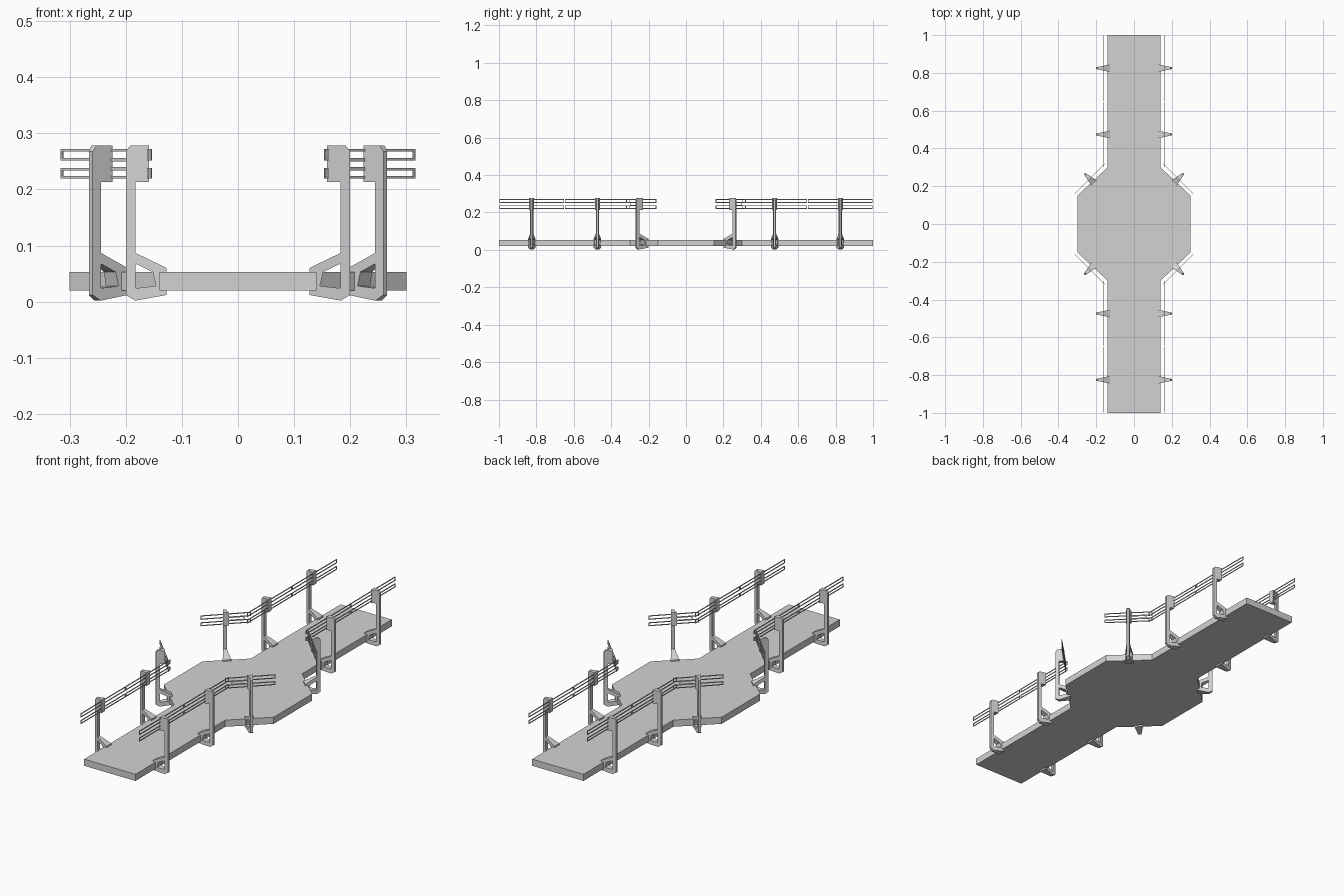
import bpy
import bmesh
from mathutils import Vector

cube = bpy.data.objects.get("Cube")
if cube:
    bpy.data.objects.remove(cube)

# One plain grey for everything
GREY = (0.65, 0.65, 0.65, 1)
grey = bpy.data.materials.new("light_grey")
grey.diffuse_color = GREY
grey.use_nodes = True
grey.node_tree.nodes["Principled BSDF"].inputs["Base Color"].default_value = GREY

DECK_LOW, DECK_TOP = 0.02, 0.053
HALF_WALK, HALF_OCT, CORNER = 0.14, 0.30, 0.15


def finish(name, bm):
    bmesh.ops.recalc_face_normals(bm, faces=bm.faces)
    mesh = bpy.data.meshes.new(name)
    bm.to_mesh(mesh)
    bm.free()
    mesh.materials.append(grey)
    obj = bpy.data.objects.new(name, mesh)
    bpy.context.collection.objects.link(obj)
    return obj


def slab(name, outline):
    bm = bmesh.new()
    face = bm.faces.new([bm.verts.new((x, y, DECK_LOW)) for x, y in outline])
    new = bmesh.ops.extrude_face_region(bm, geom=[face], use_keep_orig=True)["geom"]
    for v in new:
        if isinstance(v, bmesh.types.BMVert):
            v.co.z = DECK_TOP
    return finish(name, bm)


def box(bm, u, v, z):
    verts = bmesh.ops.create_cube(bm, size=1)["verts"]
    for vert in verts:
        for i, (lo, hi) in enumerate((u, v, z)):
            vert.co[i] = hi if vert.co[i] > 0 else lo


def place(bm, base, out, along):
    # Local axes: outward from the deck edge, along the edge, up
    for vert in bm.verts:
        u, v, z = vert.co
        vert.co = base + out * u + along * v + Vector((0, 0, z))


# Post profile pieces (outward, up); shared corners weld into one outline
POST = [
    [(.06, .012), (.06, .268), (.052, .278), (.043, .278), (.043, .213),
     (.043, .087), (.043, .068), (.043, .024), (.043, .002)],
    [(.043, .213), (.043, .278), (.019, .278), (.019, .213)],
    [(.043, .087), (-.013, .06), (-.013, .053), (0, .053), (.012, .053), (.043, .068)],
    [(0, .053), (.012, .053), (.006, .028), (0, .02)],
    [(.043, .002), (.043, .024), (.006, .028), (0, .02), (-.013, .02), (-.013, .012)],
]


def post(name, base, out, along):
    bm = bmesh.new()
    for piece in POST:
        bm.faces.new([bm.verts.new((u, -1, z)) for u, z in piece])
    bmesh.ops.remove_doubles(bm, verts=bm.verts, dist=1e-5)
    new = bmesh.ops.extrude_face_region(bm, geom=bm.faces[:], use_keep_orig=True)["geom"]
    for v in new:
        if isinstance(v, bmesh.types.BMVert):
            v.co.y = 1
    # Wedge shape: narrower toward the outside
    for v in bm.verts:
        v.co.y *= 0.0173 - 0.205 * v.co.x
    place(bm, base, out, along)
    finish(name, bm)


def frame(bm, v0, v1, z0, z1, bar=0.004):
    u = (0.019, 0.022)
    for z in (z0, z1 - bar):
        box(bm, u, (v0, v1), (z, z + bar))
    for v in (v0, v1 - bar):
        box(bm, u, (v, v + bar), (z0 + bar, z1 - bar))


def railing(name, base, out, along, half, linked):
    bm = bmesh.new()
    frame(bm, -half, half, 0.252, 0.272)
    frame(bm, -half, half, 0.220, 0.238)
    if linked:
        frame(bm, 0.008, 0.085, 0.236, 0.254)
    place(bm, base, out, along)
    finish(name, bm)


# Decks
a, b, c = HALF_WALK, HALF_OCT, CORNER
slab("octagon_deck", [(a, -b), (b, -c), (b, c), (a, b), (-a, b), (-b, c), (-b, -c), (-a, -b)])
for end, s in (("front", -1), ("back", 1)):
    slab(end + "_walkway", [(-a, s * b), (a, s * b), (a, s), (-a, s)])

# Posts and railings, repeated in the four quadrants
for side, sx in (("left", 1), ("right", -1)):
    for end, sy in (("front", -1), ("back", 1)):
        tag = end + "_" + side
        out, along = Vector((sx, 0, 0)), Vector((0, sy, 0))
        for spot, y in (("inner", 0.474), ("outer", 0.825)):
            base = Vector((sx * a, sy * y, 0))
            post(f"{tag}_{spot}_post", base, out, along)
            railing(f"{tag}_{spot}_railing", base, out, along, 0.173, False)
        base = Vector((sx * (a + b) / 2, sy * (b + c) / 2, 0))
        out = Vector((sx, sy, 0)).normalized()
        along = Vector((-sx, sy, 0)).normalized()
        post(tag + "_corner_post", base, out, along)
        railing(tag + "_corner_railing", base, out, along, 0.114, True)
